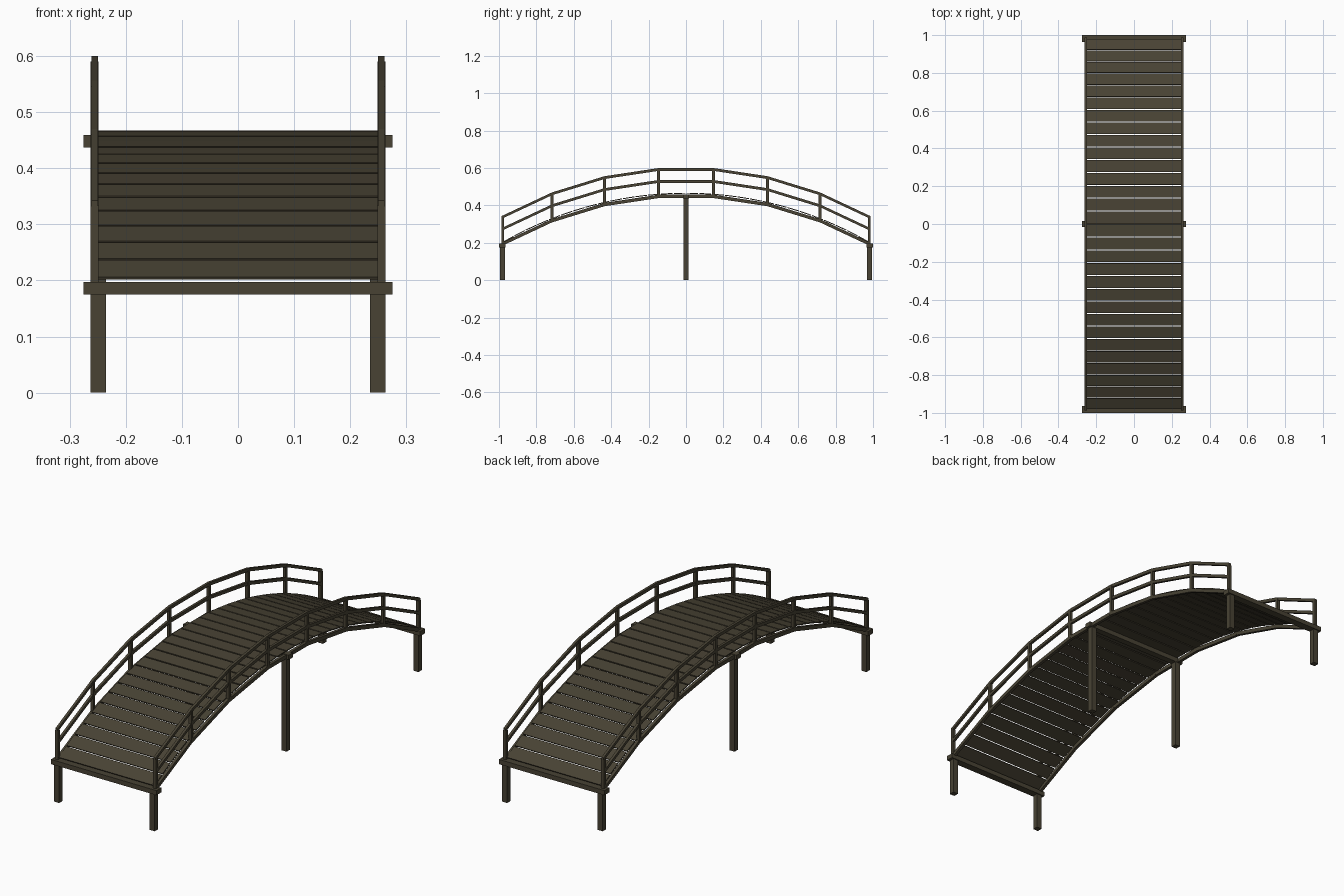
import bpy, bmesh, math
from mathutils import Matrix, Vector

if "Cube" in bpy.data.objects:
    bpy.data.objects.remove(bpy.data.objects["Cube"])

R, HALF = 1.96, math.radians(30)   # arch radius and half angle
SIDE = 0.2555                      # x of railings and stringers

wood = bpy.data.materials.new("dark_brown_wood")
wood.diffuse_color = (0.065, 0.055, 0.034, 1)
wood.use_nodes = True
wood.node_tree.nodes["Principled BSDF"].inputs["Base Color"].default_value = wood.diffuse_color


def arc(a, base):
    """y, z on the arch at angle a; base is the height at the bridge ends."""
    return R * math.sin(a), base + R * (math.cos(a) - math.cos(HALF))


def add_box(bm, centre, size, tilt=0.0):
    m = (Matrix.Translation(Vector(centre)) @ Matrix.Rotation(tilt, 4, 'X')
         @ Matrix.Diagonal((*size, 1)))
    bmesh.ops.create_cube(bm, size=1, matrix=m)


def finish(name, bm):
    bmesh.ops.recalc_face_normals(bm, faces=bm.faces[:])
    me = bpy.data.meshes.new(name)
    bm.to_mesh(me)
    bm.free()
    me.materials.append(wood)
    ob = bpy.data.objects.new(name, me)
    bpy.context.collection.objects.link(ob)


post_angles = [HALF * (2 * i / 7 - 1) for i in range(8)]


def segmented_rail(name, x, base, width, height):
    """Rectangular bar running straight from post to post."""
    bm = bmesh.new()
    rings = []
    for i, a in enumerate(post_angles):
        y, z = arc(a, base)
        y += {0: -0.007, 7: 0.007}.get(i, 0)
        rings.append([bm.verts.new((x + sx * width / 2, y, z + sz * height / 2))
                      for sx, sz in ((-1, -1), (1, -1), (1, 1), (-1, 1))])
    for p, q in zip(rings, rings[1:]):
        for k in range(4):
            bm.faces.new((p[k], p[(k + 1) % 4], q[(k + 1) % 4], q[k]))
    bm.faces.new(rings[0])
    bm.faces.new(rings[-1])
    finish(name, bm)


# Deck planks, following the smooth arch
bm = bmesh.new()
for i in range(30):
    a = math.radians(-29 + 2 * i)
    y, z = arc(a, 0.2022)
    add_box(bm, (0, y, z), (0.50, 0.0625, 0.005), -a)
finish("deck_planks", bm)

# Railings and stringers on both sides
for side, s in (("left", -1), ("right", 1)):
    x = s * SIDE
    segmented_rail(side + "_stringer", x, 0.191, 0.014, 0.018)
    segmented_rail(side + "_middle_rail", x, 0.271, 0.012, 0.015)
    segmented_rail(side + "_top_rail", x, 0.335, 0.012, 0.015)
    bm = bmesh.new()
    for a in post_angles:
        y, z = arc(a, 0)
        add_box(bm, (x, y, z + 0.2605), (0.0145, 0.0145, 0.145))
    finish(side + "_railing_posts", bm)

# Cross beams with their supporting legs
for name, y, top in (("front", -0.982, 0.197), ("middle", 0, 0.459), ("back", 0.982, 0.197)):
    bm = bmesh.new()
    add_box(bm, (0, y, top - 0.011), (0.55, 0.036 if y else 0.030, 0.022))
    finish(name + "_cross_beam", bm)
    bm = bmesh.new()
    h = top - 0.021
    for s in (-1, 1):
        add_box(bm, (s * 0.249, y, h / 2), (0.027, 0.026, h))
    finish(name + "_legs", bm)
